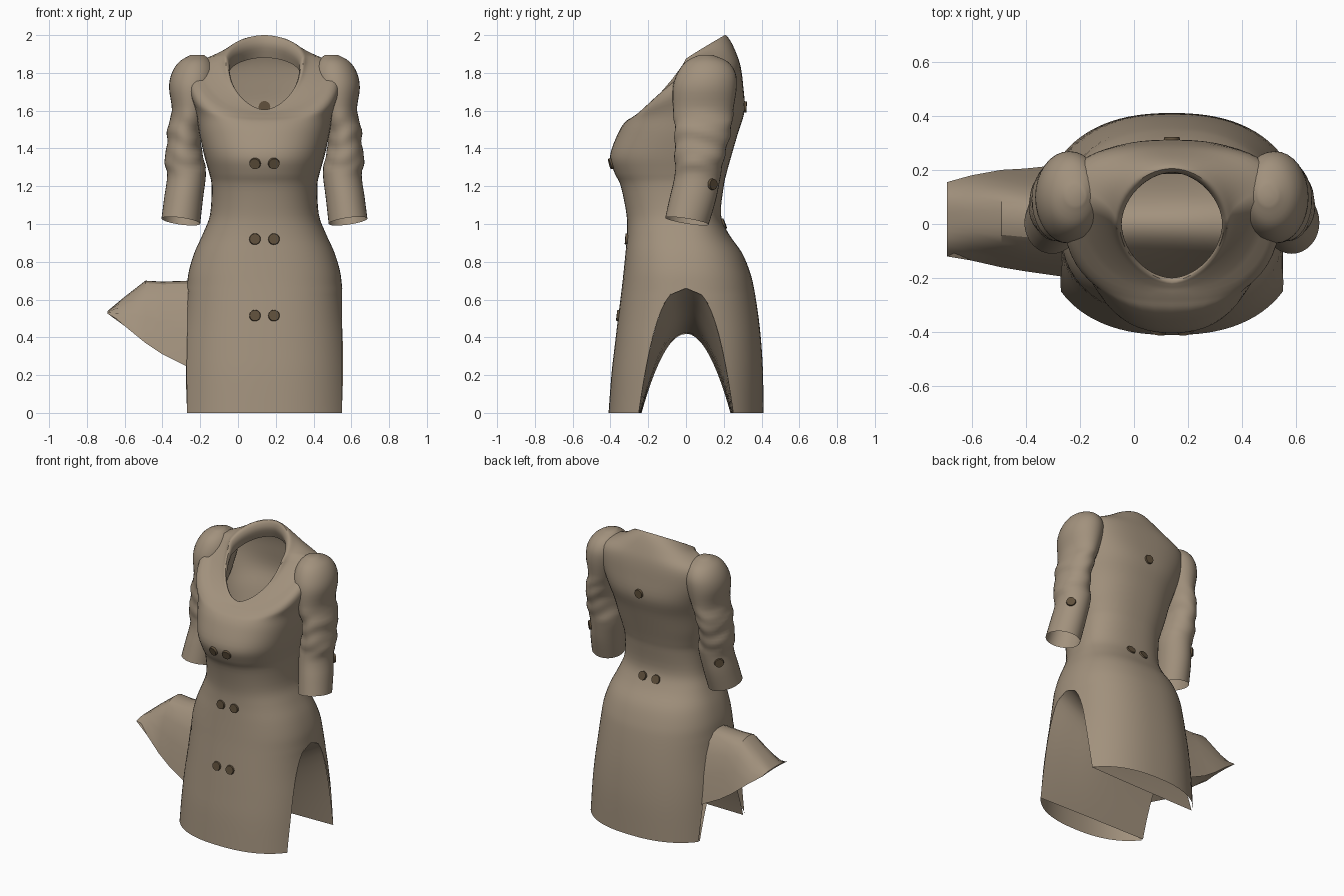
import bpy, bmesh, math
from mathutils import Vector
from mathutils.bvhtree import BVHTree

if "Cube" in bpy.data.objects:
    bpy.data.objects.remove(bpy.data.objects["Cube"])

CX = 0.14                     # centre line of the garment
SLIT_W, SLIT_H, SLIT_K = 0.25, 0.66, 2.7


def material(name, rgb):
    m = bpy.data.materials.new(name)
    m.diffuse_color = (*rgb, 1)
    m.use_nodes = True
    m.node_tree.nodes["Principled BSDF"].inputs["Base Color"].default_value = m.diffuse_color
    return m


CLOTH = material("tan cloth", (0.36, 0.285, 0.205))
HORN = material("dark brown button", (0.115, 0.08, 0.045))


def smooth_rows(rows, steps):
    """Catmull-Rom interpolation through a list of equal-length rows."""
    out = []
    for i in range(len(rows) - 1):
        a, b, c, d = (rows[max(i - 1, 0)], rows[i], rows[i + 1], rows[min(i + 2, len(rows) - 1)])
        for s in range(steps):
            t = s / steps
            out.append([0.5 * (2 * q + (r - p) * t + (2 * p - 5 * q + 4 * r - u) * t * t
                               + (3 * q - p - 3 * r + u) * t ** 3) for p, q, r, u in zip(a, b, c, d)])
    return out + [list(rows[-1])]


def add_grid(bm, rows, closed=False):
    vs = [[bm.verts.new(p) for p in row] for row in rows]
    n = len(vs[0])
    for a, b in zip(vs, vs[1:]):
        for j in range(n if closed else n - 1):
            k = (j + 1) % n
            bm.faces.new((a[j], a[k], b[k], b[j]))
    return vs


def finish(name, bm, mat, angle=40):
    bmesh.ops.remove_doubles(bm, verts=bm.verts, dist=0.0005)
    bmesh.ops.recalc_face_normals(bm, faces=bm.faces)
    me = bpy.data.meshes.new(name)
    bm.to_mesh(me)
    bm.free()
    ob = bpy.data.objects.new(name, me)
    bpy.context.collection.objects.link(ob)
    me.materials.append(mat)
    bpy.context.view_layer.objects.active = ob
    ob.select_set(True)
    bpy.ops.object.shade_smooth_by_angle(angle=math.radians(angle))
    ob.select_set(False)
    return ob


# Coat body: level rings (z, half width, front y, back y)
level = [
    (0, .48, -.41, .41), (.2, .465, -.395, .408), (.35, .45, -.378, .40), (.5, .43, -.36, .385),
    (.66, .412, -.34, .36), (.75, .40, -.33, .337), (.85, .37, -.32, .295), (.95, .325, -.312, .225),
    (1.05, .288, -.315, .185), (1.2, .28, -.345, .20), (1.27, .293, -.378, .215),
    (1.36, .318, -.402, .24), (1.48, .345, -.36, .275)]
# Sloping rings to the collar (front z, side z, back z, half width, front y, back y, middle y, squareness)
sloped = [
    (1.54, 1.60, 1.60, .365, -.322, .31, .04, .8), (1.565, 1.73, 1.73, .40, -.285, .303, .07, .75),
    (1.58, 1.83, 1.83, .39, -.26, .29, .09, .75), (1.59, 1.88, 1.90, .30, -.24, .268, .08, .85),
    (1.60, 1.885, 1.97, .235, -.225, .235, .04, .95), (1.605, 1.875, 2.0, .205, -.215, .205, 0, 1.05),
    (1.60, 1.84, 1.95, .186, -.20, .19, 0, 1.1), (1.57, 1.79, 1.88, .19, -.20, .215, 0, 1.05)]
rings = [(z, z, z, hw, f, b, 0, .85) for z, hw, f, b in level] + sloped


def half_ring(r, back, cols=28):
    zf, zm, zb, hw, yf, yb, yc, p = r
    depth, zend = (yb - yc, zb) if back else (yf - yc, zf)
    if not back and zm > 1.86:                   # pointed neckline at the front
        p += 0.12
    start = 0
    if zm < SLIT_H - 1e-4:                       # open the side slits below the hip
        w = SLIT_W * (1 - max(zm, 0) / SLIT_H) ** (1 / SLIT_K)
        start = math.asin((w / abs(depth)) ** (1 / p))
    pts = []
    for j in range(cols + 1):
        a = start + (math.pi - 2 * start) * j / cols
        s, c = max(0, math.sin(a)), math.cos(a)
        pts.append((CX + math.copysign(abs(c) ** p, c) * hw,
                    yc + depth * s ** p, max(0, zm + (zend - zm) * s)))
    return pts


bm = bmesh.new()
dense = smooth_rows(rings, 4)
for back in (False, True):
    add_grid(bm, [half_ring(r, back) for r in dense])
body = finish("coat_body", bm, CLOTH)


# Arched lining joining the two side slits: (x, width, height, roundness)
def arch(x, w, h, k, n=28):
    pts = []
    for j in range(n + 1):
        t = math.sin((j / n - 0.5) * math.pi)
        pts.append((x, w * t, h * (1 - abs(t) ** k)))
    return pts


bm = bmesh.new()
add_grid(bm, [arch(*a) for a in smooth_rows(
    [(.55, SLIT_W, SLIT_H, SLIT_K), (.40, .245, .58, 2.4), (.14, .24, .47, 2.1), (-.27, .235, .42, 2)], 4)])
finish("slit_lining", bm, CLOTH)

# Side flap blown outward: (x, front y, back y, top z, edge z, underside z)
flap_rows = [
    (-.17, -.20, .225, .70, .20, .42), (-.26, -.195, .22, .70, .24, .43),
    (-.40, -.175, .205, .695, .31, .45), (-.49, -.16, .20, .70, .37, .475),
    (-.60, -.135, .18, .615, .46, .505), (-.69, -.12, .155, .54, .525, .532)]
bm = bmesh.new()
loops = []
for x, y0, y1, top, edge, under in flap_rows:
    loop = []
    for i in range(12):
        t = i / 12 * 2 - 1                       # upper sheet, front to back
        loop.append((x, y0 + (y1 - y0) * (t + 1) / 2, edge + (top - edge) * (1 - abs(t) ** 3)))
    for i in range(12):
        t = 1 - i / 12 * 2                       # lower sheet, back to front
        loop.append((x, y0 + (y1 - y0) * (t + 1) / 2, edge + (under - edge) * (1 - t * t)))
    loops.append(loop)
vs = add_grid(bm, loops, closed=True)
bm.faces.new(vs[-1])
finish("side_flap", bm, CLOTH, 25)

# Sleeves: (z, inner offset, outer offset, front y, back y)
sleeve_rows = [
    (1.015, .34, .545, -.11, .12), (1.14, .325, .53, -.085, .16), (1.26, .31, .515, -.06, .185),
    (1.34, .32, .53, -.06, .20), (1.42, .335, .515, -.06, .22), (1.5, .325, .515, -.06, .24),
    (1.6, .295, .49, -.068, .25), (1.72, .26, .505, -.07, .268), (1.8, .255, .49, -.045, .262),
    (1.86, .28, .45, 0, .22), (1.895, .32, .39, .07, .14)]
sleeves = {}
for side, label in ((-1, "left"), (1, "right")):
    bm = bmesh.new()
    loops = []
    for z, u0, u1, y0, y1 in smooth_rows(sleeve_rows, 4):
        fold = 0.025 if 1.28 < z < 1.6 else 0.0      # gathered cloth at the elbow
        loop = []
        for j in range(32):
            a = j / 32 * 2 * math.pi
            g = 1 + fold * math.sin(z * 65 + 2 * math.sin(a * 2 + z * 4))
            tilt = (0.015 * math.cos(a) - 0.02 * math.sin(a)) * max(0, 1 - (z - 1) / .2)
            loop.append((CX + side * ((u0 + u1) / 2 + (u1 - u0) / 2 * g * math.cos(a)),
                         (y0 + y1) / 2 + (y1 - y0) / 2 * g * math.sin(a), z + tilt))
        loops.append(loop)
    vs = add_grid(bm, loops, closed=True)
    bm.faces.new(vs[-1])
    sleeves[label] = finish(label + "_sleeve", bm, CLOTH)


# Buttons seated on the cloth
def button(name, target, origin, direction):
    me = target.data
    tree = BVHTree.FromPolygons([v.co for v in me.vertices], [p.vertices[:] for p in me.polygons])
    d = Vector(direction)
    loc, nor, _, _ = tree.ray_cast(Vector(origin), d)
    if loc is None:
        return
    if nor.dot(d) > 0:
        nor = -nor
    bm = bmesh.new()
    bmesh.ops.create_cone(bm, cap_ends=True, segments=20, radius1=.031, radius2=.028, depth=.014)
    rot = nor.to_track_quat('Z', 'Y')
    for v in bm.verts:
        v.co = rot @ v.co + loc + nor * .003
    finish(name, bm, HORN, 30)


for row, z in enumerate((1.32, .92, .515)):
    for x in (.09, .19):
        button(f"front_button_{row}", body, (x, -2, z), (0, 1, 0))
for x, z in ((.09, 1.0), (.19, 1.0), (.14, 1.62)):
    button("back_button", body, (x, 2, z), (0, -1, 0))
for side, label in ((-1, "left"), (1, "right")):
    button(label + "_cuff_button", sleeves[label], (CX + side * 2, .14, 1.21), (-side, 0, 0))
